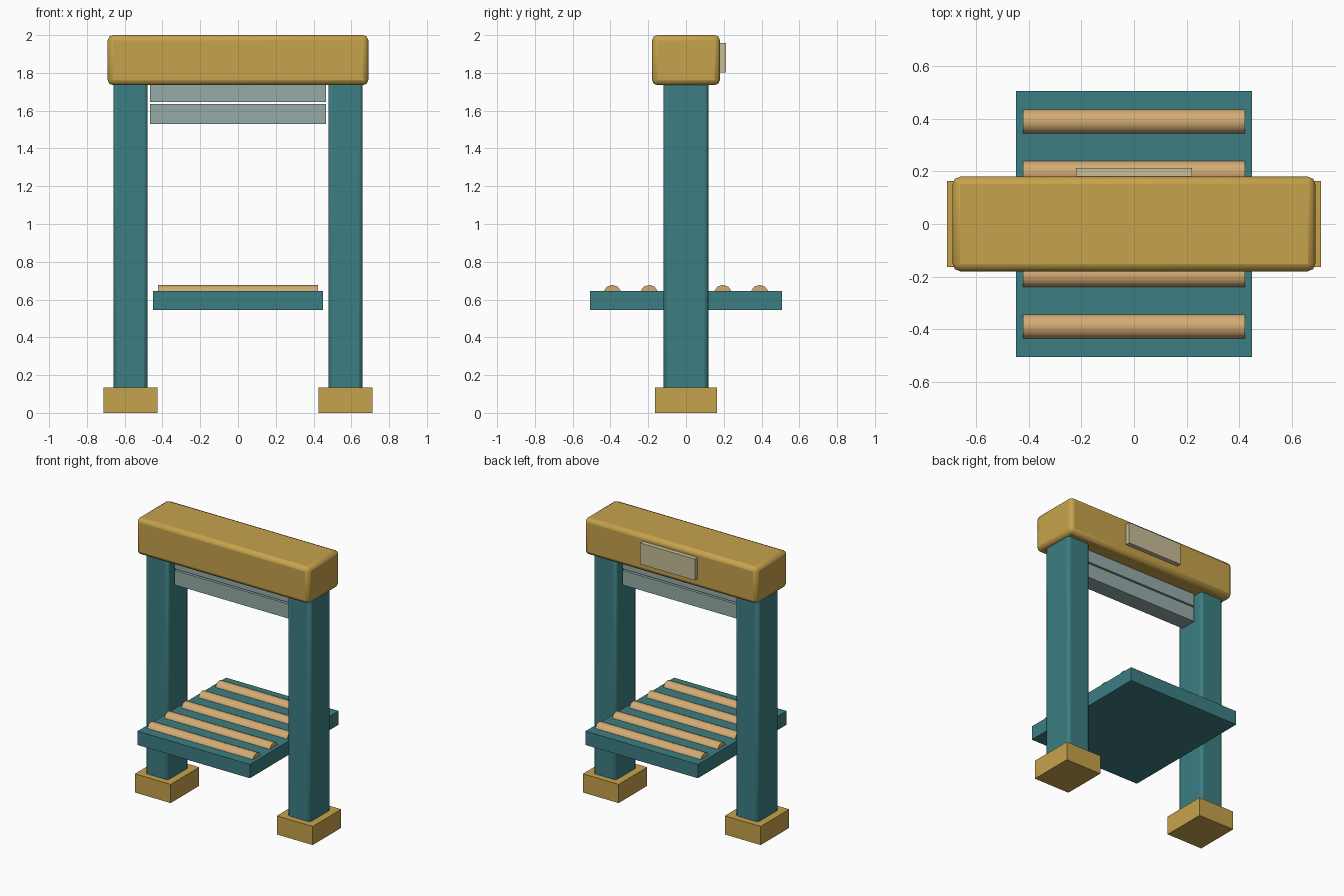
import bpy, math

if "Cube" in bpy.data.objects:
    bpy.data.objects.remove(bpy.data.objects["Cube"])


def material(name, r, g, b):
    m = bpy.data.materials.new(name)
    lin = [((c / 255 + 0.055) / 1.055) ** 2.4 for c in (r, g, b)]
    m.diffuse_color = (*lin, 1)
    m.use_nodes = True
    m.node_tree.nodes["Principled BSDF"].inputs["Base Color"].default_value = m.diffuse_color
    return m


gold = material("ochre", 198, 162, 75)
teal = material("teal", 60, 126, 130)
wood = material("light_wood", 211, 171, 116)
grey = material("grey_green", 150, 171, 169)
cream = material("cream_grey", 200, 189, 153)


def box(name, x, y, z, mat, bevel=0.0, segments=2):
    """Box from (min, max) ranges, with optional rounded edges."""
    bpy.ops.mesh.primitive_cube_add(size=1, location=[(a + b) / 2 for a, b in (x, y, z)])
    o = bpy.context.object
    o.name = name
    o.scale = [b - a for a, b in (x, y, z)]
    bpy.ops.object.transform_apply(location=False, rotation=False, scale=True)
    o.data.materials.append(mat)
    if bevel:
        m = o.modifiers.new("rounded_edges", "BEVEL")
        m.width = bevel
        m.segments = segments
        bpy.ops.object.shade_smooth_by_angle(angle=math.radians(40))
    return o


# Posts and feet
for side, s in (("left", -1), ("right", 1)):
    box(side + "_foot", sorted((s * 0.425, s * 0.712)), (-0.163, 0.163), (0, 0.135), gold)
    box(side + "_post", sorted((s * 0.478, s * 0.66)), (-0.118, 0.118), (0.005, 1.77), teal, 0.02)

# Top beam and back panel
box("top_beam", (-0.69, 0.69), (-0.18, 0.18), (1.735, 2.0), gold, 0.028)
box("back_panel", (-0.22, 0.22), (0.16, 0.213), (1.803, 1.957), cream)

# Hanging curtain slats
for i, top in enumerate((1.75, 1.634)):
    box(f"curtain_slat_{i + 1}", (-0.465, 0.465), (-0.06, 0.06), (top - 0.105, top), grey)

# Conveyor bed with rollers
box("conveyor_bed", (-0.45, 0.45), (-0.507, 0.507), (0.545, 0.645), teal)
for i in range(5):
    bpy.ops.mesh.primitive_cylinder_add(
        vertices=10, radius=0.048, depth=0.845,
        location=(0, (i - 2) * 0.195, 0.63), rotation=(0, math.pi / 2, 0))
    o = bpy.context.object
    o.name = f"roller_{i + 1}"
    # turn the section so that one edge points straight up
    top = max((o.matrix_basis.to_3x3() @ v.co for v in o.data.vertices), key=lambda c: c.z)
    o.rotation_euler.rotate_axis("Z", math.atan2(top.y, top.z))
    o.data.materials.append(wood)
    bpy.ops.object.shade_smooth_by_angle(angle=math.radians(40))
